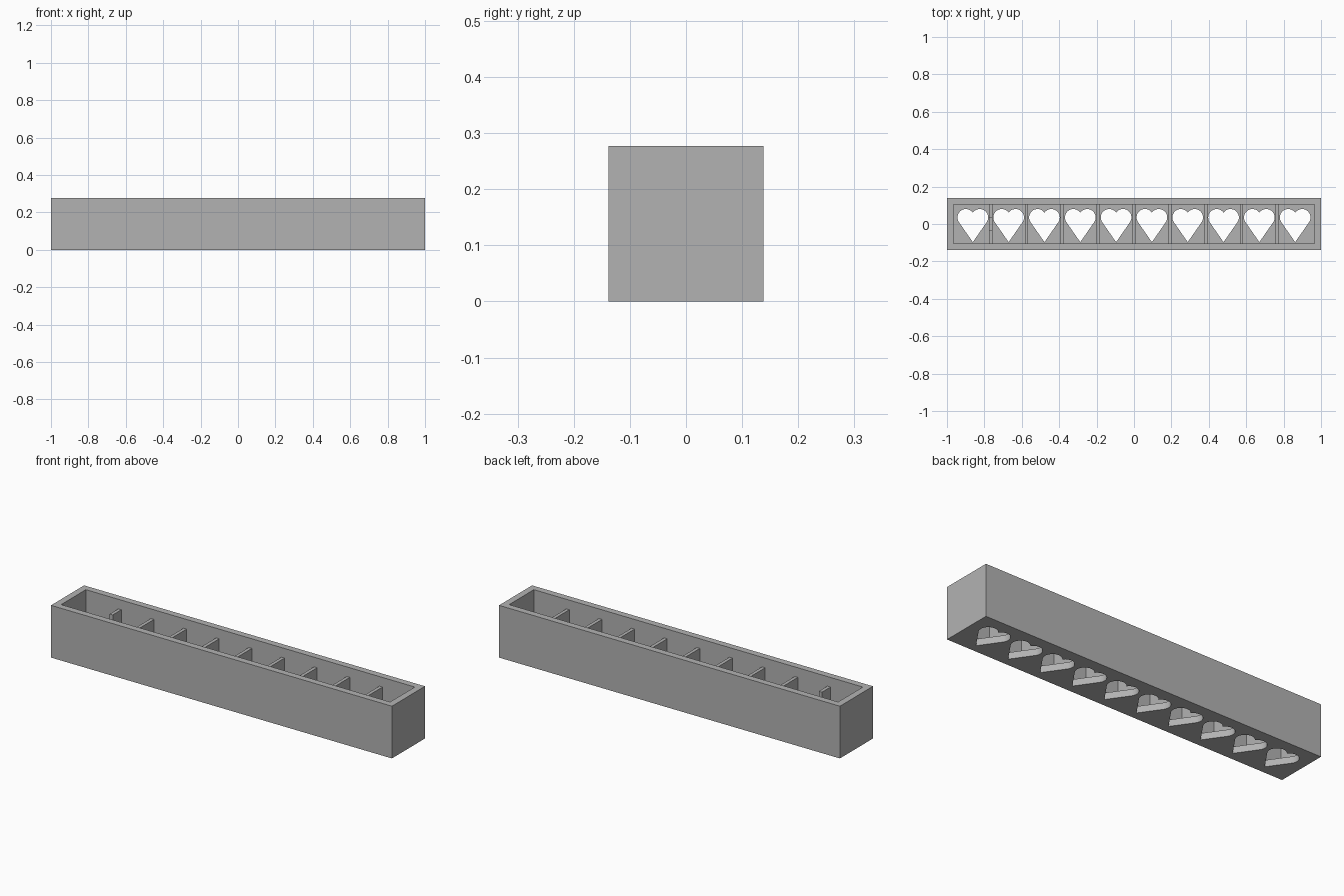
import bpy
import bmesh
from math import acos, atan2, cos, hypot, pi, sin

cube = bpy.data.objects.get("Cube")
if cube:
    bpy.data.objects.remove(cube, do_unlink=True)

LENGTH, DEPTH, HEIGHT = 2.0, 0.277, 0.277
WALL, FLOOR = 0.035, 0.035
CELLS, PITCH = 10, 0.1915
DIVIDER, DIVIDER_TOP = 0.018, 0.226
INNER_Y = DEPTH / 2 - WALL

grey = bpy.data.materials.new("plain grey")
grey.use_nodes = True
grey.diffuse_color = (0.45, 0.45, 0.45, 1)
grey.node_tree.nodes["Principled BSDF"].inputs["Base Color"].default_value = grey.diffuse_color


def add_prism(bm, outline, z0, z1):
    """Extrude a closed outline from z0 to z1."""
    face = bm.faces.new([bm.verts.new((x, y, z0)) for x, y in outline])
    new = bmesh.ops.extrude_face_region(bm, geom=[face])["geom"]
    verts = [v for v in new if isinstance(v, bmesh.types.BMVert)]
    bmesh.ops.translate(bm, verts=verts, vec=(0, 0, z1 - z0))


def rectangle(x0, x1, y0, y1):
    return [(x0, y0), (x1, y0), (x1, y1), (x0, y1)]


def make_object(name, prisms):
    bm = bmesh.new()
    for prism in prisms:
        add_prism(bm, *prism)
    bmesh.ops.recalc_face_normals(bm, faces=bm.faces)
    mesh = bpy.data.meshes.new(name)
    bm.to_mesh(mesh)
    bm.free()
    mesh.materials.append(grey)
    obj = bpy.data.objects.new(name, mesh)
    bpy.context.collection.objects.link(obj)
    return obj


def heart(cx, steps=20):
    """Two overlapping round lobes with straight tangents to a point."""
    lobe_x, lobe_y, r, tip = 0.037, 0.035, 0.045, -0.097
    dx, dy = -lobe_x, tip - lobe_y
    start = atan2(dy, dx) + acos(r / hypot(dx, dy))
    end = pi - acos(lobe_x / r)
    angles = [start + (end - start) * i / steps for i in range(steps + 1)]
    right = [(lobe_x + r * cos(a), lobe_y + r * sin(a)) for a in angles]
    right[-1] = (0, right[-1][1])
    left = [(-x, y) for x, y in reversed(right[:-1])]
    return [(cx + x, y) for x, y in [(0, tip)] + right + left]


def cut(target, cutter):
    mod = target.modifiers.new("cut", 'BOOLEAN')
    mod.operation = 'DIFFERENCE'
    mod.solver = 'EXACT'
    mod.object = cutter
    bpy.context.view_layer.objects.active = target
    bpy.ops.object.modifier_apply(modifier=mod.name)
    bpy.data.objects.remove(cutter, do_unlink=True)


# Open tray with a row of heart-shaped holes in its floor
ix = LENGTH / 2 - WALL
tray = make_object("tray", [
    (rectangle(-LENGTH / 2, LENGTH / 2, -DEPTH / 2, DEPTH / 2), 0, HEIGHT)])
cut(tray, make_object("cavity_cutter", [
    (rectangle(-ix, ix, -INNER_Y, INNER_Y), FLOOR, HEIGHT + 0.1)]))
centres = [(i - (CELLS - 1) / 2) * PITCH for i in range(CELLS)]
cut(tray, make_object("heart_cutter", [(heart(c), -0.1, FLOOR + 0.05) for c in centres]))

# Thin walls between the cells; the first one has a central notch
for i, c in enumerate(centres[:-1]):
    x = c + PITCH / 2
    wall = make_object(f"divider_{i + 1}", [
        (rectangle(x - DIVIDER / 2, x + DIVIDER / 2, -INNER_Y, INNER_Y), FLOOR, DIVIDER_TOP)])
    if i == 0:
        cut(wall, make_object("notch_cutter", [
            (rectangle(x - DIVIDER, x + DIVIDER, -0.032, 0.032), 0.15, HEIGHT)]))
